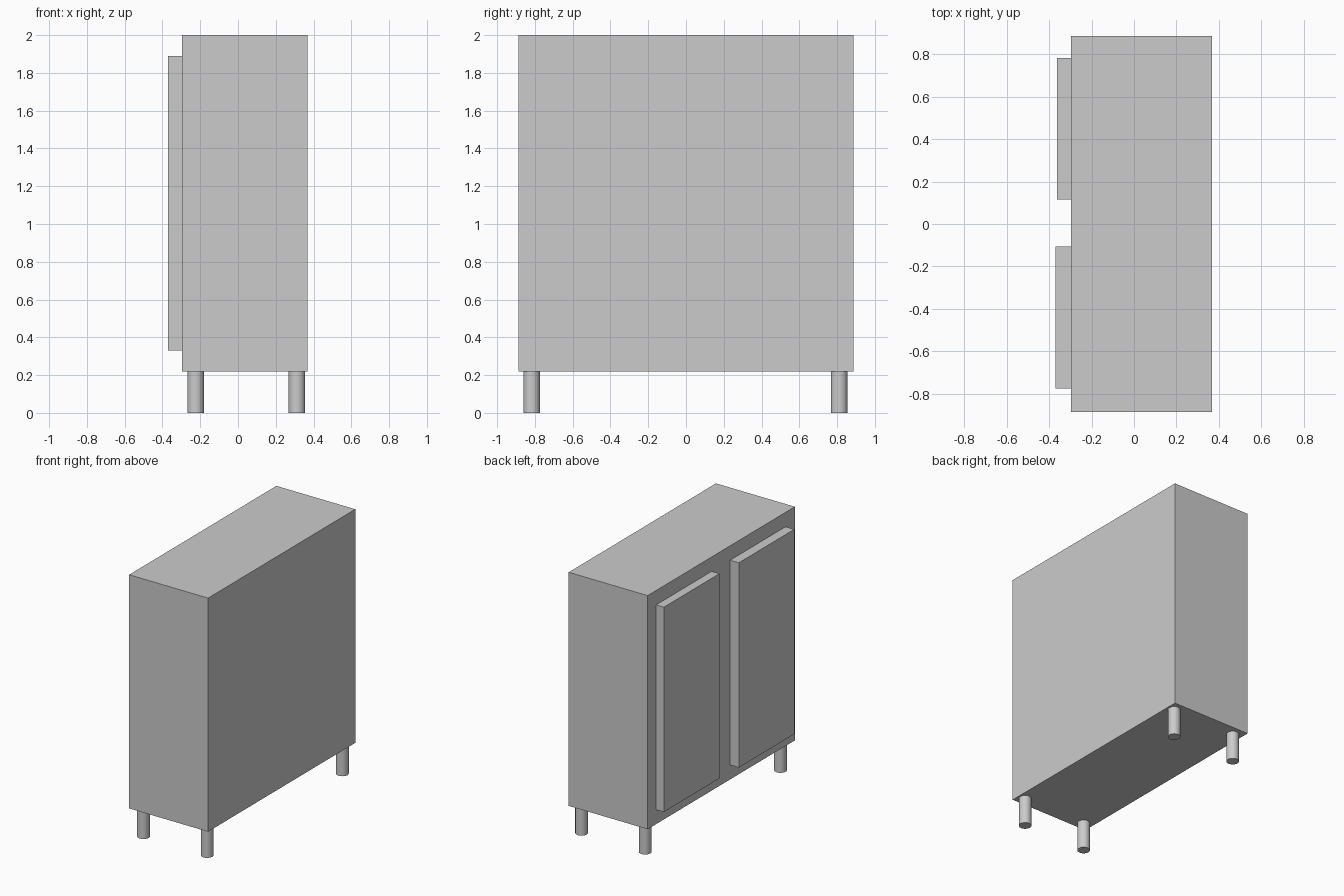
import bpy

if "Cube" in bpy.data.objects:
    bpy.data.objects.remove(bpy.data.objects["Cube"])


def box(name, lo, hi):
    size = [b - a for a, b in zip(lo, hi)]
    mid = [(a + b) / 2 for a, b in zip(lo, hi)]
    bpy.ops.mesh.primitive_cube_add(size=1, location=mid)
    ob = bpy.context.object
    ob.name = name
    ob.scale = size
    bpy.ops.object.transform_apply(location=False, rotation=False, scale=True)
    return ob


# Cabinet carcass
box("cabinet_body", (-0.297, -0.886, 0.22), (0.368, 0.886, 2.0))

# Two slab doors on the -x side, one standing slightly prouder
box("left_door", (-0.297, 0.115, 0.33), (-0.362, 0.783, 1.89))
box("right_door", (-0.297, -0.775, 0.33), (-0.37, -0.107, 1.89))

# Round legs near the four corners
leg_height = 0.22
for x, side in ((-0.224, "door_side"), (0.312, "rear_side")):
    for y, end in ((-0.817, "front"), (0.811, "back")):
        bpy.ops.mesh.primitive_cylinder_add(
            vertices=32, radius=0.044, depth=leg_height,
            location=(x, y, leg_height / 2))
        leg = bpy.context.object
        leg.name = f"{side}_{end}_leg"
        bpy.ops.object.shade_smooth_by_angle()

# Keep box normals outward
for ob in bpy.data.objects:
    if ob.name.endswith("door"):
        ob.data.flip_normals()
